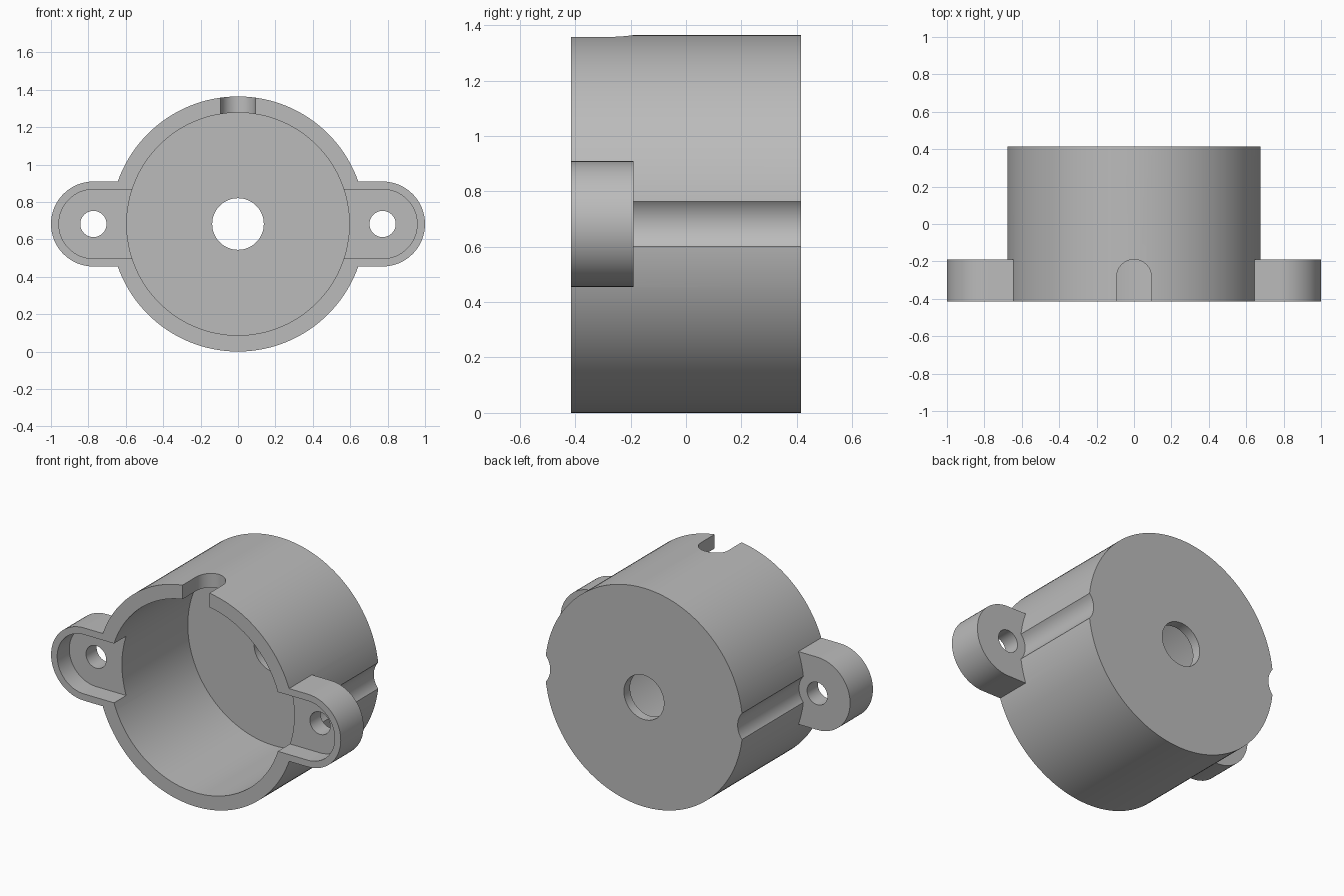
import bpy, bmesh
from math import sin, cos, pi

cube = bpy.data.objects.get("Cube")
if cube:
    bpy.data.objects.remove(cube, do_unlink=True)

R = 0.682            # body radius, also the height of the axis
FRONT, BACK = -0.415, 0.415
LUG_X, LUG_BACK = 0.773, -0.19

grey = bpy.data.materials.new("light grey plastic")
grey.use_nodes = True
colour = (0.5, 0.5, 0.5, 1)
grey.diffuse_color = colour
grey.node_tree.nodes["Principled BSDF"].inputs["Base Color"].default_value = colour


def arc(cx, cy, r, start, end, n):
    return [(cx + r * cos(start + (end - start) * i / n),
             cy + r * sin(start + (end - start) * i / n)) for i in range(n + 1)]


def circle(cx, r, n=64):
    return arc(cx, R, r, 0, 2 * pi, n)[:-1]


def stadium(r):
    return (arc(LUG_X, R, r, -pi / 2, pi / 2, 32)
            + arc(-LUG_X, R, r, pi / 2, 3 * pi / 2, 32))


def prism(name, points, low, high, place):
    """Extrude a closed outline from low to high along the remaining axis."""
    bm = bmesh.new()
    face = bm.faces.new([bm.verts.new(place(a, b, low)) for a, b in points])
    top = bmesh.ops.extrude_face_region(bm, geom=[face])["geom"]
    for v in top:
        if isinstance(v, bmesh.types.BMVert):
            a, b, c = place(0, 0, high - low)
            v.co.x += a
            v.co.y += b
            v.co.z += c
    bmesh.ops.recalc_face_normals(bm, faces=bm.faces)
    mesh = bpy.data.meshes.new(name)
    bm.to_mesh(mesh)
    bm.free()
    mesh.materials.append(grey)
    obj = bpy.data.objects.new(name, mesh)
    bpy.context.collection.objects.link(obj)
    return obj


def along_y(x, z, y):
    return (x, y, z)


def along_z(x, y, z):
    return (x, y, z)


def combine(target, tool, operation):
    mod = target.modifiers.new(tool.name, "BOOLEAN")
    mod.object, mod.operation, mod.solver = tool, operation, "EXACT"
    bpy.context.view_layer.objects.active = target
    bpy.ops.object.modifier_apply(modifier=mod.name)
    bpy.data.objects.remove(tool, do_unlink=True)


# Round cup with a mounting lug on each side
housing = prism("housing", circle(0, R, 128), FRONT, BACK, along_y)

# Screw clearance grooves along the sides, behind the lugs
for side in (-1, 1):
    combine(housing, prism("side_groove", circle(side * LUG_X, 0.126), LUG_BACK - 0.05,
                           BACK + 0.1, along_y), "DIFFERENCE")
combine(housing, prism("lugs", stadium(0.227), FRONT, LUG_BACK, along_y), "UNION")

# Cup cavity, lug pockets and the central hole in the back wall
combine(housing, prism("cavity", circle(0, 0.595, 128), FRONT - 0.1, BACK - 0.06, along_y), "DIFFERENCE")
combine(housing, prism("lug_pockets", stadium(0.185), FRONT - 0.1, -0.295, along_y), "DIFFERENCE")
combine(housing, prism("centre_hole", circle(0, 0.138), 0, BACK + 0.1, along_y), "DIFFERENCE")
for side in (-1, 1):
    combine(housing, prism("screw_hole", circle(side * LUG_X, 0.07, 48), FRONT - 0.1,
                           0, along_y), "DIFFERENCE")

# Arched cable notch through the top of the rim
arch = arc(0, -0.283, 0.093, 0, pi, 32) + [(-0.093, -0.6), (0.093, -0.6)]
combine(housing, prism("cable_notch", arch, 1, 1.6, along_z), "DIFFERENCE")

bpy.ops.object.select_all(action="DESELECT")
housing.select_set(True)
bpy.context.view_layer.objects.active = housing
bpy.ops.object.shade_smooth_by_angle(angle=pi / 6)
